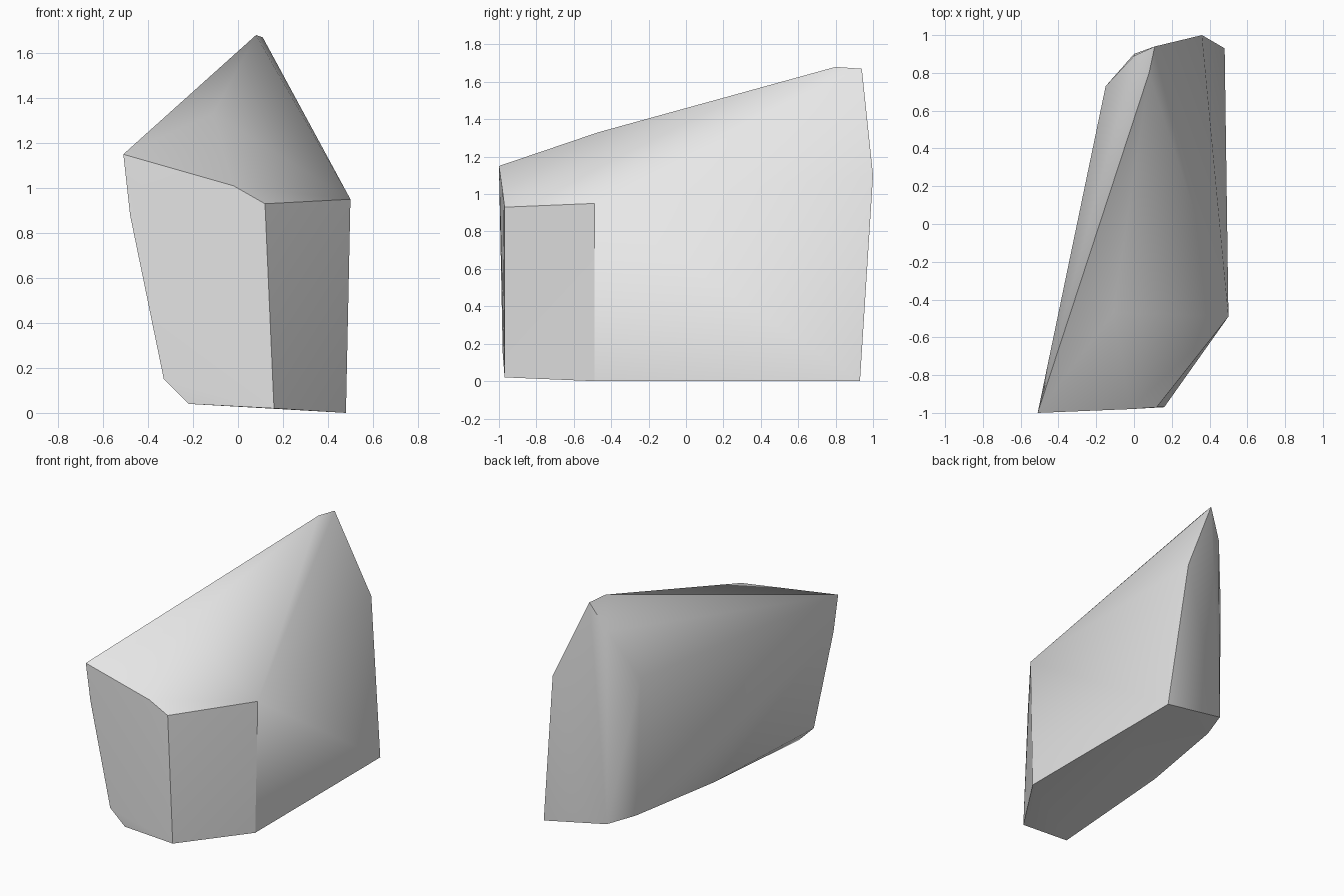
import bpy
import bmesh
import math
from mathutils import Vector

# Remove the default cube only
default_cube = bpy.data.objects.get("Cube")
if default_cube:
    bpy.data.objects.remove(default_cube, do_unlink=True)

# Corner groups of the chiselled boulder
front_outline = [
    (-.51, -1, 1.15), (-.48, -.99, .88), (-.33, -.98, .15), (-.22, -.97, .04),
    (.16, -.97, .02), (.12, -.97, .93), (-.02, -.98, 1.01),
]
right_corner = [(.48, -.49, 0), (.5, -.49, .95)]
top_ridge = [(-.11, -.47, 1.33), (.08, .8, 1.68), (.11, .94, 1.67)]
back_outline = [
    (.36, 1, 1.1), (.48, .93, 0), (0, .9, .09), (-.15, .73, 1.11), (0, .89, 1.47),
]
lower_side = [(-.2, -.02, .09), (-.08, .68, .09)]


def hull_mesh(name, corners):
    """Wrap the corners in a closed convex skin with selected hard edges."""
    bm = bmesh.new()
    for corner in corners:
        bm.verts.new(Vector(corner))
    result = bmesh.ops.convex_hull(bm, input=bm.verts[:])
    loose = [item for item in result["geom_interior"] + result["geom_unused"]
             if isinstance(item, bmesh.types.BMVert) and item.is_valid]
    loose = [vert for vert in set(loose) if not vert.link_faces]
    bmesh.ops.delete(bm, geom=loose, context="VERTS")
    bmesh.ops.recalc_face_normals(bm, faces=bm.faces[:])

    # Soften shallow creases, keeping strong and upright ones crisp
    for face in bm.faces:
        face.smooth = True
    for edge in bm.edges:
        angle = edge.calc_face_angle(0)
        direction = (edge.verts[0].co - edge.verts[1].co).normalized()
        upright = abs(direction.z) > .98
        limit = math.radians(30 if upright else 40)
        edge.smooth = angle < limit

    mesh = bpy.data.meshes.new(name)
    bm.to_mesh(mesh)
    bm.free()
    return mesh


def flat_material(name, colour):
    material = bpy.data.materials.new(name)
    material.use_nodes = True
    material.diffuse_color = colour
    shader = next(node for node in material.node_tree.nodes
                  if node.type == "BSDF_PRINCIPLED")
    shader.inputs["Base Color"].default_value = colour
    return material


# Boulder body
all_corners = front_outline + right_corner + top_ridge + back_outline + lower_side
boulder_mesh = hull_mesh("boulder", all_corners)
boulder_mesh.materials.append(flat_material("light grey stone", (.8, .8, .8, 1)))
boulder = bpy.data.objects.new("boulder", boulder_mesh)
bpy.context.collection.objects.link(boulder)
